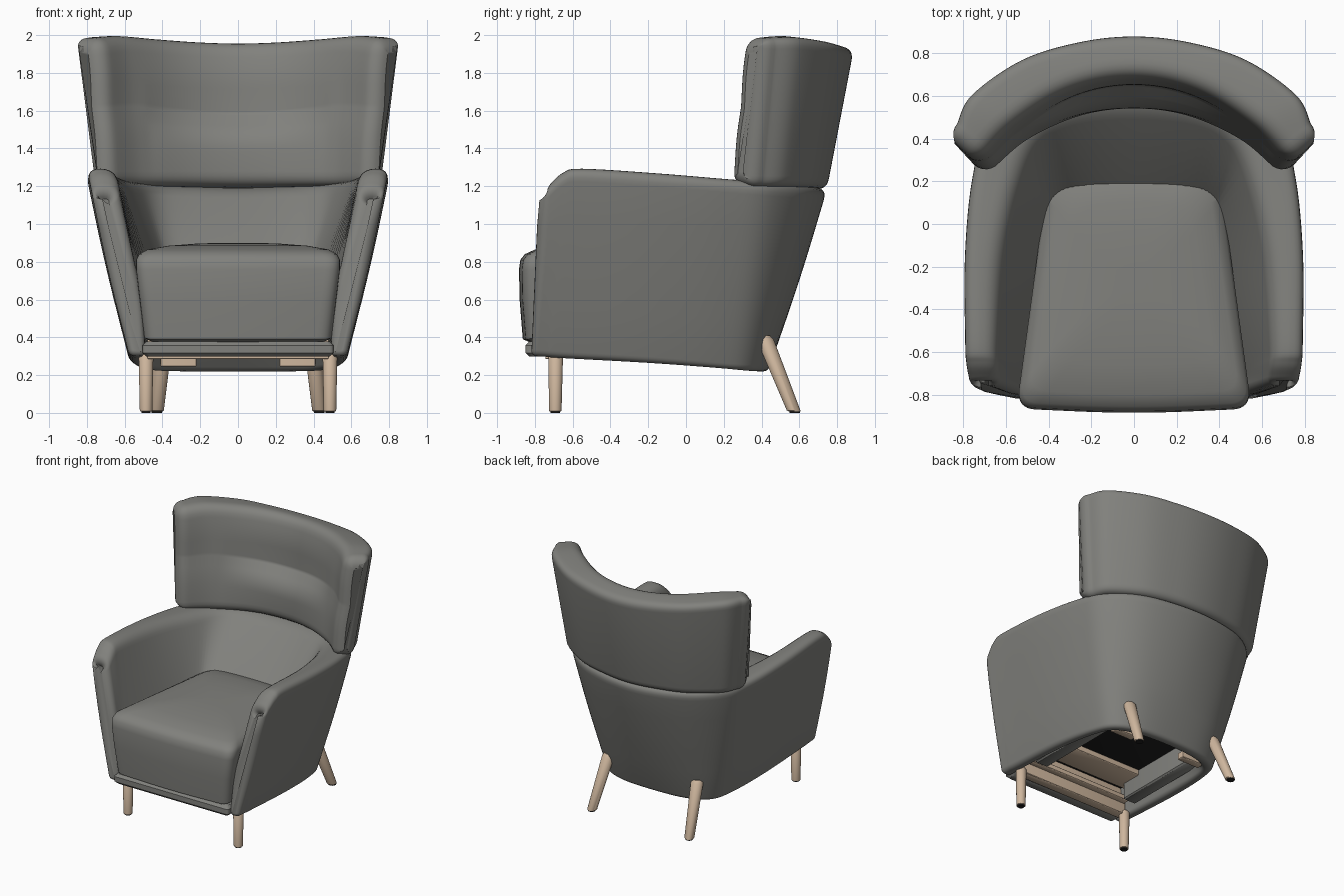
import bpy, bmesh, math
from mathutils import Vector as V

if "Cube" in bpy.data.objects:
    bpy.data.objects.remove(bpy.data.objects["Cube"])

def material(name, r, g, b):
    m = bpy.data.materials.new(name)
    m.diffuse_color = (r, g, b, 1)
    m.use_nodes = True
    m.node_tree.nodes["Principled BSDF"].inputs["Base Color"].default_value = m.diffuse_color
    return m

FABRIC = material("grey fabric", 0.22, 0.22, 0.205)
WOOD = material("pale wood", 0.62, 0.47, 0.34)
BLACK = material("black lining", 0.012, 0.012, 0.012)

def loft(name, rings, mat):
    """Skin closed rings of equal length and cap both ends."""
    bm = bmesh.new()
    rows = [[bm.verts.new(p) for p in r] for r in rings]
    n = len(rows[0])
    for a, b in zip(rows, rows[1:]):
        for i in range(n):
            bm.faces.new((a[i], a[(i + 1) % n], b[(i + 1) % n], b[i]))
    bm.faces.new(rows[0])
    bm.faces.new(rows[-1])
    bmesh.ops.recalc_face_normals(bm, faces=bm.faces)
    me = bpy.data.meshes.new(name)
    bm.to_mesh(me)
    bm.free()
    ob = bpy.data.objects.new(name, me)
    bpy.context.collection.objects.link(ob)
    me.materials.append(mat)
    bpy.ops.object.select_all(action='DESELECT')
    ob.select_set(True)
    bpy.context.view_layer.objects.active = ob
    bpy.ops.object.shade_smooth_by_angle(angle=math.radians(40))
    return ob

def round_ring(corners, radii, n=6):
    """Closed polygon with every corner replaced by a soft curve."""
    out = []
    for i, p in enumerate(corners):
        a, b = corners[i - 1] - p, corners[(i + 1) % len(corners)] - p
        r = min(radii[i], 0.48 * a.length, 0.48 * b.length)
        s, e = p + a.normalized() * r, p + b.normalized() * r
        for k in range(n + 1):
            t = k / n
            out.append(s * (1 - t) ** 2 + p * 2 * t * (1 - t) + e * t * t)
    return out

def mirrored_path(half, steps=6):
    """Mirror half a list of stations over x, then interpolate smoothly."""
    half = [[V(p) for p in s] for s in half]
    full = half + [[V((-p.x, p.y, p.z)) for p in s] for s in half[-2::-1]]
    out, last = [], len(full) - 1
    for i in range(last):
        a, b, c, d = (full[max(0, min(last, i + k))] for k in (-1, 0, 1, 2))
        for k in range(steps):
            t = k / steps
            out.append([0.5 * (2 * q + (r - p) * t + (2 * p - 5 * q + 4 * r - s) * t * t
                               + (3 * q - p - 3 * r + s) * t ** 3)
                        for p, q, r, s in zip(a, b, c, d)])
    return out + [full[-1]]

def soft_end(ring, direction, depth):
    """Extra rings that round off a loft end; direction and depth depend on height."""
    n, c = len(ring), sum(ring, V()) / len(ring)
    fs = [direction(p.z).normalized() for p in ring]
    ns = [(ring[(i + 1) % n] - ring[i - 1]).cross(fs[i]).normalized() for i in range(n)]
    if sum(v.dot(c - p) for v, p in zip(ns, ring)) < 0:
        ns = [-v for v in ns]
    return [[p + (v * (1 - math.cos(a)) + f * math.sin(a)) * depth(p.z)
             for p, v, f in zip(ring, ns, fs)]
            for a in (math.radians(15 * k) for k in range(1, 7))]

def soft_loft(name, rings, direction, depth, mat):
    def mirrored(z):
        f = direction(z)
        return V((-f.x, f.y, f.z))
    loft(name, soft_end(rings[0], direction, depth)[::-1] + rings
         + soft_end(rings[-1], mirrored, depth), mat)

def flat_dir(a, b):
    v = b - a
    v.z = 0
    return v.normalized()

def ramp(z, lo, hi):
    return min(1, max(0, (z - lo) / (hi - lo)))

def box(name, lo, hi, mat, r=0.008):
    layers = [(lo[2], r), (lo[2] + r, 0), (hi[2] - r, 0), (hi[2], r)]
    return loft(name, [round_ring([V((x, y, z)) for x, y in (
        (lo[0] + i, lo[1] + i), (hi[0] - i, lo[1] + i), (hi[0] - i, hi[1] - i), (lo[0] + i, hi[1] - i))],
        [r] * 4, 3) for z, i in layers], mat)

# Arms and lower back: outer bottom, outer top, inner top, inner at seat, inner bottom
shell = [
    [(.575, -.79, .30), (.785, -.715, 1.215), (.64, -.715, 1.215), (.505, -.76, .6), (.49, -.79, .30)],
    [(.575, -.74, .297), (.797, -.65, 1.272), (.645, -.65, 1.272), (.505, -.72, .6), (.492, -.74, .297)],
    [(.575, -.65, .29), (.803, -.55, 1.295), (.65, -.55, 1.29), (.495, -.62, .65), (.50, -.65, .29)],
    [(.57, -.20, .265), (.805, -.15, 1.27), (.63, -.15, 1.265), (.42, -.20, .68), (.50, -.20, .265)],
    [(.53, .15, .24), (.77, .22, 1.24), (.56, .18, 1.235), (.365, .00, .70), (.47, .14, .24)],
    [(.46, .33, .225), (.69, .47, 1.22), (.46, .42, 1.215), (.32, .02, .70), (.41, .29, .225)],
    [(.28, .415, .22), (.43, .67, 1.205), (.29, .52, 1.20), (.20, .01, .70), (.26, .355, .22)],
    [(0, .435, .22), (0, .75, 1.195), (0, .55, 1.19), (0, .00, .70), (0, .375, .22)],
]
rings = []
for ob_, ot, it, im, ib in mirrored_path(shell):
    om = (ob_ + ot) / 2 + flat_dir(it, ot) * 0.012
    rings.append(round_ring([ob_, om, ot, it, im, ib], [.035, .35, .075, .08, .1, .035]))
soft_loft("arms_and_lower_back", rings, lambda z: V((0, -1, -.9 * ramp(z, .95, 1.2))),
          lambda z: .028 + .03 * ramp(z, .3, 1.1), FABRIC)

# Winged headrest: outer bottom, outer top, inner top, inner bottom
wing = [
    [(.735, .405, 1.195), (.835, .475, 1.985), (.69, .355, 1.99), (.63, .28, 1.20)],
    [(.675, .52, 1.195), (.765, .61, 1.985), (.585, .465, 2.0), (.51, .38, 1.20)],
    [(.46, .66, 1.19), (.53, .775, 1.96), (.39, .60, 1.985), (.33, .475, 1.20)],
    [(.22, .725, 1.185), (.26, .86, 1.935), (.2, .675, 1.975), (.17, .525, 1.20)],
    [(0, .745, 1.18), (0, .888, 1.925), (0, .70, 1.97), (0, .54, 1.20)],
]
rings = []
for o1, o2, i2, i1 in mirrored_path(wing, 10):
    inward = flat_dir(o1, i1)
    side = min(1, abs(i1.x) / 0.45) ** 2    # pillows flatten towards the wing tips
    seam = i1.lerp(i2, 0.5 + 0.04 * side) - inward * 0.03 * (1 - side)
    upper = i1.lerp(i2, 0.78) + inward * 0.012
    lower = i1.lerp(i2, 0.34) + inward * (0.012 + 0.04 * (1 - side))
    rings.append(round_ring([o1, o2, i2, upper, seam, lower, i1],
                            [.06, .06, .08, .1, .012, .08, .08]))
soft_loft("headrest", rings, lambda z: V((.64, -.77, 0)), lambda z: .08, FABRIC)

# Seat cushion: height, front half width, front y, back half width, back y
layers = [(.53, .44, -.72, .34, .18), (.375, .46, -.74, .35, .19), (.375, .48, -.81, .36, .20),
          (.39, .505, -.845, .38, .22), (.60, .53, -.862, .39, .23),
          (.76, .55, -.865, .40, .24), (.81, .55, -.858, .40, .24), (.84, .535, -.835, .39, .23),
          (.865, .49, -.78, .35, .19), (.885, .38, -.64, .26, .08), (.897, .22, -.48, .16, -.06),
          (.90, .08, -.35, .06, -.2)]
rings = []
for z, wf, yf, wb, yb in layers:
    zb = max(z, .52 + .03 * z)              # underside rises towards the back
    pts = [(0, yf - .025, z), (wf, yf, z), (wb, yb, zb), (0, yb + .03, zb), (-wb, yb, zb), (-wf, yf, z)]
    rings.append(round_ring([V(p) for p in pts], [.35, .09, .12, .2, .12, .09], 8))
loft("seat_cushion", rings, FABRIC)

# Padded rail below the cushion
box("front_rail", (-.505, -.85, .298), (.505, -.74, .378), FABRIC, 0.02)

# Open underside: deep black lining, wooden front wall with a ledge, corner blocks
box("underside_lining", (-.47, -.72, .485), (.47, .20, .50), BLACK, 0.004)
box("front_board", (-.48, -.745, .285), (.48, -.67, .49), WOOD, 0.004)
box("front_ledge", (-.47, -.68, .37), (.47, -.62, .41), WOOD, 0.004)
box("cross_board", (-.45, -.60, .44), (.45, -.38, .487), WOOD, 0.004)
for s in (-1, 1):
    box("rear_corner_block", (min(s * .22, s * .41), .23, .245), (max(s * .22, s * .41), .29, .30), WOOD, 0.004)
    box("inner_side_lining", (min(s * .36, s * .47), -.55, .31), (max(s * .36, s * .47), .16, .49), FABRIC, 0.01)

# Legs, each a tapered round post with a dark foot pad
def leg(name, top, foot, r_top, r_foot):
    def circle(t, r, z=None):
        p = V(foot).lerp(V(top), t)
        return [V((p.x + r * math.cos(a), p.y + r * math.sin(a), p.z if z is None else z))
                for a in (math.tau * k / 24 for k in range(24))]
    loft(name, [circle(0, r_foot - .005, .008), circle(.03, r_foot), circle(.95, r_top),
                circle(1, r_top - .012)], WOOD)
    loft(name + "_pad", [circle(0, r_foot - .008, 0), circle(0, r_foot - .008, .009)], BLACK)

for s in (-1, 1):
    leg("front_leg", (s * .487, -.69, .32), (s * .487, -.692, 0), .039, .033)
    leg("rear_leg", (s * .39, .41, .41), (s * .43, .575, 0), .046, .036)
